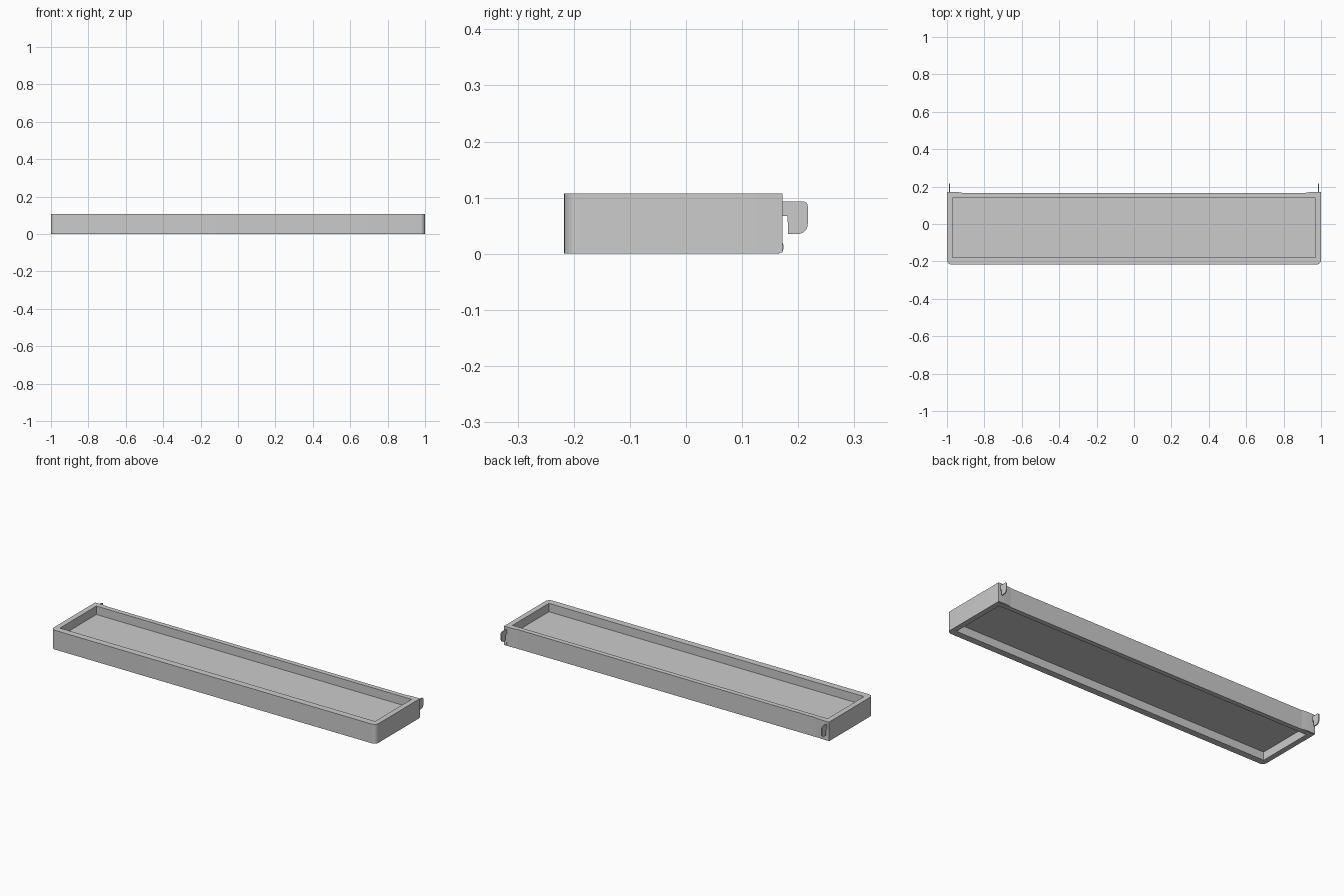
import bpy, bmesh, math
from mathutils import Matrix

if "Cube" in bpy.data.objects:
    bpy.data.objects.remove(bpy.data.objects["Cube"])


def arc(cx, cy, r, a0, a1, n=8):
    return [(cx + r * math.cos(math.radians(a0 + (a1 - a0) * i / n)),
             cy + r * math.sin(math.radians(a0 + (a1 - a0) * i / n))) for i in range(n + 1)]


def prism(name, loops, lo, hi, side=False, mirror=False):
    """Extrude closed outlines (extra loops are holes) along z, or along x when side is set."""
    cu = bpy.data.curves.new(name + "_outline", 'CURVE')
    cu.dimensions, cu.fill_mode, cu.extrude = '2D', 'BOTH', (hi - lo) / 2
    for pts in loops:
        sp = cu.splines.new('POLY')
        sp.points.add(len(pts) - 1)
        for p, (x, y) in zip(sp.points, pts):
            p.co = (x, y, 0, 1)
        sp.use_cyclic_u = True
    tmp = bpy.data.objects.new(name + "_tmp", cu)
    bpy.context.collection.objects.link(tmp)
    dg = bpy.context.evaluated_depsgraph_get()
    me = bpy.data.meshes.new_from_object(tmp.evaluated_get(dg))
    bpy.data.objects.remove(tmp)
    m = Matrix.Translation((0, 0, (lo + hi) / 2))
    if side:
        m = Matrix(((0, 0, 1, 0), (1, 0, 0, 0), (0, 1, 0, 0), (0, 0, 0, 1))) @ m
    bm = bmesh.new()
    bm.from_mesh(me)
    bmesh.ops.remove_doubles(bm, verts=bm.verts, dist=1e-5)
    bmesh.ops.transform(bm, matrix=m, verts=bm.verts)
    bmesh.ops.recalc_face_normals(bm, faces=bm.faces)
    bm.to_mesh(me)
    bm.free()
    ob = bpy.data.objects.new(name, me)
    bpy.context.collection.objects.link(ob)
    bpy.ops.object.select_all(action='DESELECT')
    ob.select_set(True)
    bpy.context.view_layer.objects.active = ob
    bpy.ops.object.shade_smooth_by_angle(angle=math.radians(30))
    if mirror:
        ob.modifiers.new("Mirror", 'MIRROR')
    return ob


# Shelf frame with rounded front corners, open in the middle
outer = ([(1, 0.167), (-1, 0.167)] + arc(-0.975, -0.192, 0.025, 180, 270)
         + arc(0.975, -0.192, 0.025, 270, 360))
inner = [(-0.97, -0.18), (0.97, -0.18), (0.97, 0.14), (-0.97, 0.14)]
prism("shelf_frame", [outer, inner], 0, 0.107)

# Recessed shelf panel, set between the rims
panel = [(-0.972, -0.182), (0.972, -0.182), (0.972, 0.142), (-0.972, 0.142)]
prism("shelf_panel", [panel], 0.045, 0.06)

# Bracket plates on the back corners
plate = [(0.92, 0.165), (1, 0.165), (1, 0.172), (0.955, 0.172), (0.92, 0.168)]
prism("bracket_plate", [plate], 0.002, 0.107, mirror=True)

# Hanging hooks behind the plates
hook = ([(0.166, 0.067), (0.181, 0.067), (0.182, 0.035)] + arc(0.199, 0.053, 0.018, 270, 360)
        + arc(0.209, 0.085, 0.008, 0, 90) + [(0.166, 0.093)])
prism("hook", [hook], 0.983, 0.989, side=True, mirror=True)

# Small locating lugs under the hooks
lug = [(0.166, 0.005), (0.173, 0.005), (0.174, 0.014), (0.172, 0.02), (0.166, 0.02)]
prism("lug", [lug], 0.983, 0.989, side=True, mirror=True)
